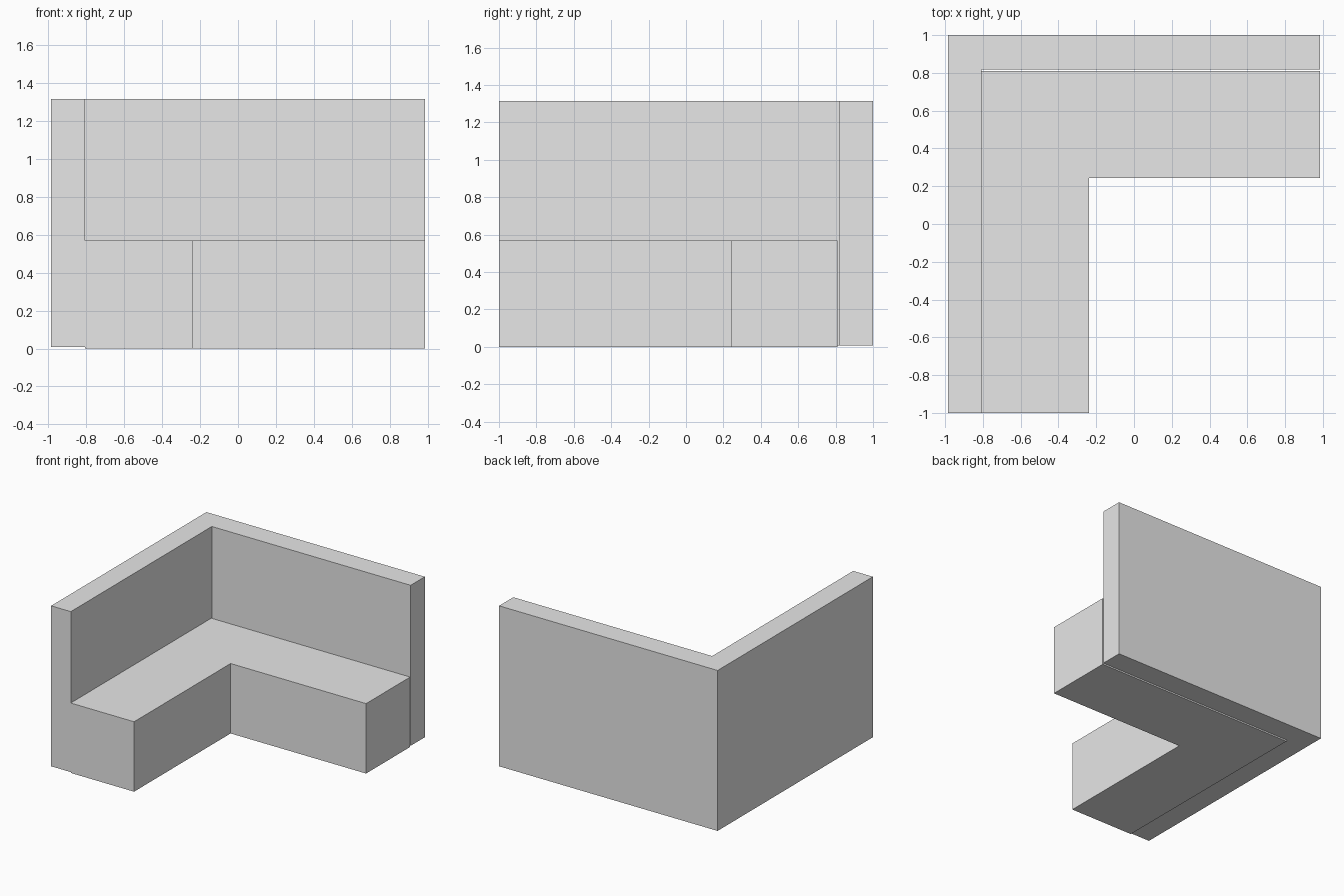
import bpy
import bmesh

cube = bpy.data.objects.get("Cube")
if cube:
    bpy.data.objects.remove(cube, do_unlink=True)

grey = bpy.data.materials.new("light_grey")
grey.use_nodes = True
grey.diffuse_color = (0.8, 0.8, 0.8, 1)
grey.node_tree.nodes["Principled BSDF"].inputs["Base Color"].default_value = (0.8, 0.8, 0.8, 1)


def prism(name, outline, z0, z1):
    """Extrude a plan outline from z0 up to z1."""
    bm = bmesh.new()
    base = bm.faces.new([bm.verts.new((x, y, z0)) for x, y in outline])
    top = bmesh.ops.extrude_face_region(bm, geom=[base])["geom"]
    verts = [v for v in top if isinstance(v, bmesh.types.BMVert)]
    bmesh.ops.translate(bm, verts=verts, vec=(0, 0, z1 - z0))
    bmesh.ops.recalc_face_normals(bm, faces=bm.faces)
    mesh = bpy.data.meshes.new(name)
    bm.to_mesh(mesh)
    bm.free()
    mesh.materials.append(grey)
    obj = bpy.data.objects.new(name, mesh)
    bpy.context.collection.objects.link(obj)
    return obj


def rect(x0, x1, y0, y1):
    return [(x0, y0), (x1, y0), (x1, y1), (x0, y1)]


W, D, TOP, SEAT, GAP = 0.985, 1.0, 1.315, 0.57, 0.007
SIDE_X, BACK_Y = -0.808, 0.817      # inner faces of the two backrests
INNER_X, INNER_Y = -0.237, 0.243    # inside corner of the seat

# L-shaped seat, a hair short of the rear backrest
rear = BACK_Y - GAP
prism("corner_seat", [(SIDE_X, -D), (INNER_X, -D), (INNER_X, INNER_Y),
                      (W, INNER_Y), (W, rear), (SIDE_X, rear)], 0, SEAT)

# Backrests, raised slightly above the floor
prism("side_backrest", rect(-W, SIDE_X, -D, BACK_Y), GAP, TOP)
prism("rear_backrest", rect(-W, W, BACK_Y, D), GAP, TOP)
